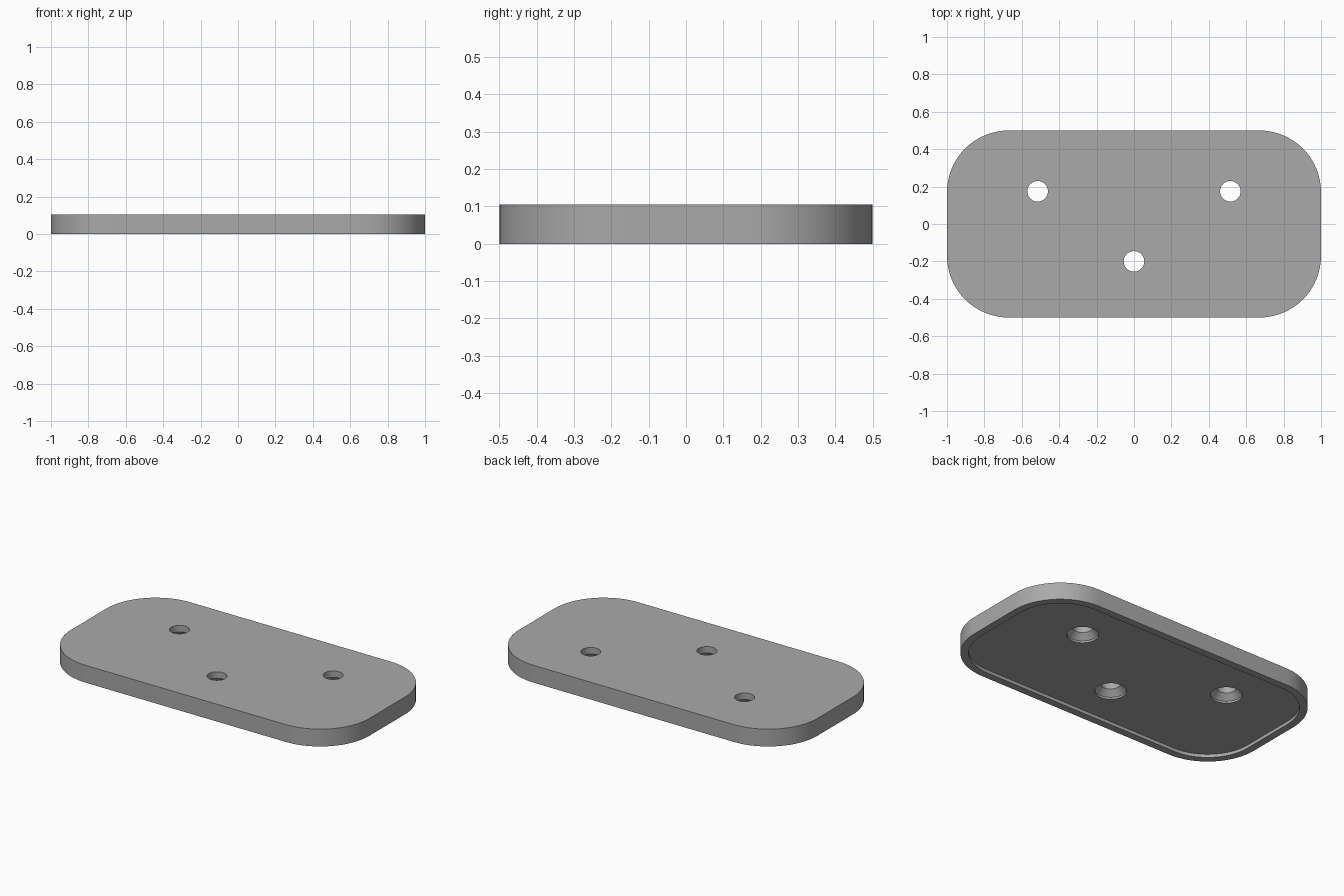
import bpy, bmesh
from math import cos, sin, pi, radians

if "Cube" in bpy.data.objects:
    bpy.data.objects.remove(bpy.data.objects["Cube"])

HEIGHT, RECESS, RIM = 0.105, 0.02, 0.045
HOLES = [(-0.515, 0.175), (0.515, 0.175), (0, -0.2)]

grey = bpy.data.materials.new("plain grey")
grey.use_nodes = True
color = (0.4, 0.4, 0.4, 1)
grey.diffuse_color = color
grey.node_tree.nodes["Principled BSDF"].inputs["Base Color"].default_value = color


def rounded_rect(half_x, half_y, r, steps=16):
    pts = []
    for i, (sx, sy) in enumerate([(1, 1), (-1, 1), (-1, -1), (1, -1)]):
        for k in range(steps + 1):
            a = (i + k / steps) * pi / 2
            pts.append((sx * (half_x - r) + r * cos(a), sy * (half_y - r) + r * sin(a)))
    return pts


def circle(x, y, r, steps=48):
    return [(x + r * cos(2 * pi * k / steps), y + r * sin(2 * pi * k / steps)) for k in range(steps)]


def loft(name, sections):
    """Solid through a stack of (outline, height) sections."""
    bm = bmesh.new()
    rings = [[bm.verts.new((x, y, z)) for x, y in pts] for pts, z in sections]
    n = len(rings[0])
    for low, high in zip(rings, rings[1:]):
        for i in range(n):
            j = (i + 1) % n
            bm.faces.new((low[i], low[j], high[j], high[i]))
    bm.faces.new(rings[0][::-1])
    bm.faces.new(rings[-1])
    bmesh.ops.recalc_face_normals(bm, faces=bm.faces)
    mesh = bpy.data.meshes.new(name)
    bm.to_mesh(mesh)
    bm.free()
    mesh.materials.append(grey)
    obj = bpy.data.objects.new(name, mesh)
    bpy.context.collection.objects.link(obj)
    return obj


# Rounded plate
outer = rounded_rect(1, 0.5, 0.33)
plate = loft("base_plate", [(outer, 0), (outer, HEIGHT)])

# Shallow recess in the underside
inner = rounded_rect(1 - RIM, 0.5 - RIM, 0.33 - RIM)
cutters = [loft("recess_cutter", [(inner, -0.05), (inner, RECESS)])]

# Countersunk screw holes, wide end below
for x, y in HOLES:
    steps = [(0.088, 0.01), (0.088, RECESS + 0.012), (0.055, RECESS + 0.046), (0.055, HEIGHT + 0.05)]
    cutters.append(loft("hole_cutter", [(circle(x, y, r), z) for r, z in steps]))

bpy.context.view_layer.objects.active = plate
plate.select_set(True)
for cutter in cutters:
    mod = plate.modifiers.new("cut", 'BOOLEAN')
    mod.operation = 'DIFFERENCE'
    mod.solver = 'EXACT'
    mod.object = cutter
    bpy.ops.object.modifier_apply(modifier=mod.name)
    bpy.data.objects.remove(cutter)

bpy.ops.object.shade_smooth_by_angle(angle=radians(30))
